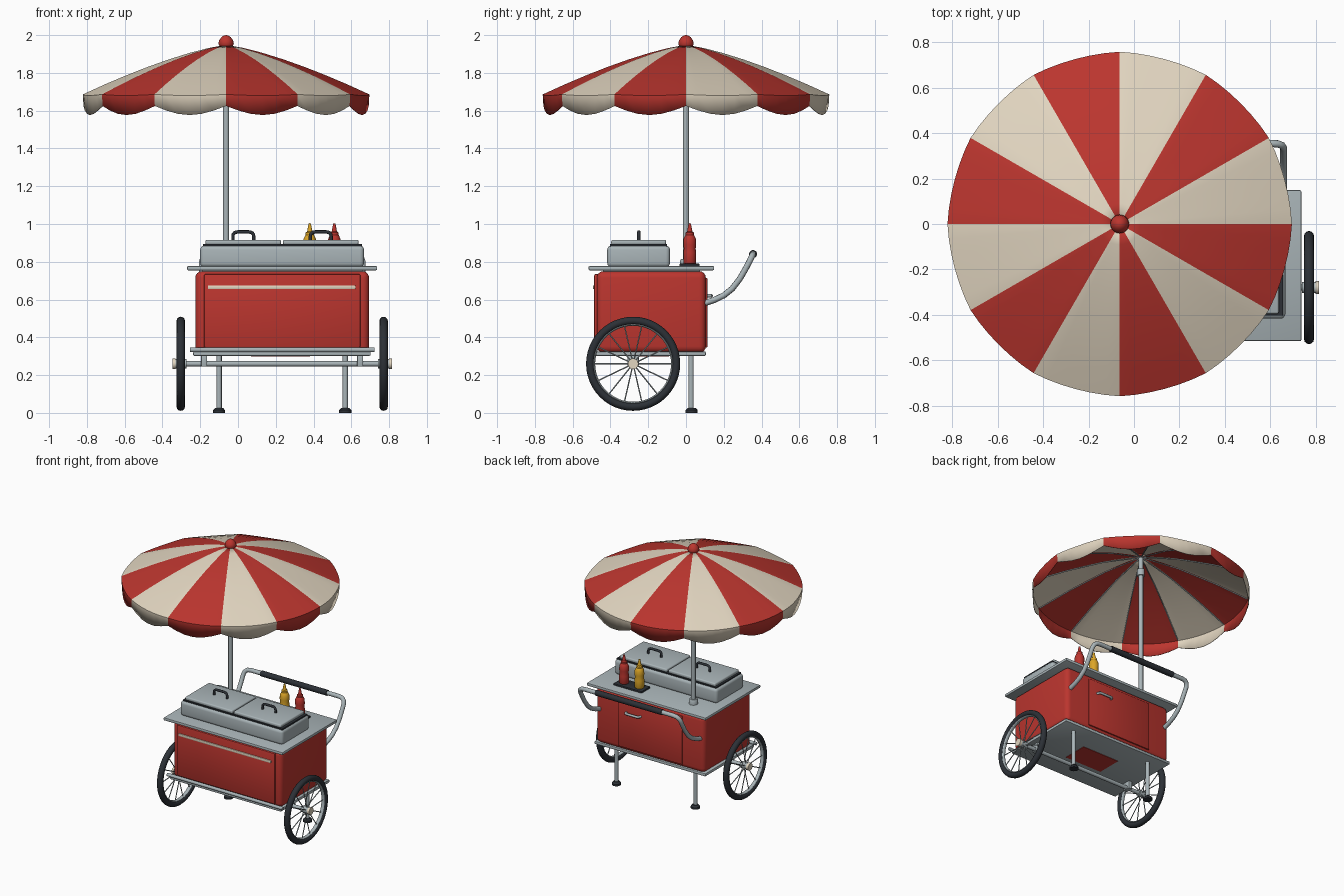
import bpy, bmesh, math
from mathutils import Vector, Matrix

if "Cube" in bpy.data.objects:
    bpy.data.objects.remove(bpy.data.objects["Cube"])


def mat(name, c):
    m = bpy.data.materials.new(name)
    m.diffuse_color = (*c, 1)
    m.use_nodes = True
    m.node_tree.nodes["Principled BSDF"].inputs["Base Color"].default_value = m.diffuse_color
    return m


RED = mat("red", (0.5, 0.036, 0.028))
CREAM = mat("cream", (0.76, 0.67, 0.53))
STEEL = mat("steel", (0.40, 0.46, 0.48))
DARK = mat("black_rubber", (0.025, 0.03, 0.037))
YELLOW = mat("mustard_yellow", (0.72, 0.38, 0.02))

CX = 0.234          # middle of the cart
PX = -0.063         # umbrella pole
AX_Y, AX_Z = -0.28, 0.26


def finish(name, bm, *mats, angle=40):
    bmesh.ops.recalc_face_normals(bm, faces=bm.faces)
    me = bpy.data.meshes.new(name)
    bm.to_mesh(me)
    bm.free()
    for m in mats:
        me.materials.append(m)
    ob = bpy.data.objects.new(name, me)
    bpy.context.collection.objects.link(ob)
    bpy.ops.object.select_all(action='DESELECT')
    ob.select_set(True)
    bpy.context.view_layer.objects.active = ob
    bpy.ops.object.shade_smooth_by_angle(angle=math.radians(angle))
    return ob


def box(name, x, y, z, m, bevel=0.0, seg=3):
    bm = bmesh.new()
    bmesh.ops.create_cube(bm, size=1)
    for v in bm.verts:
        v.co = [a[0] + (c + 0.5) * (a[1] - a[0]) for a, c in zip((x, y, z), v.co)]
    if bevel:
        bmesh.ops.bevel(bm, geom=bm.edges[:], offset=bevel, segments=seg, profile=0.5, affect='EDGES')
    return finish(name, bm, m)


def add_rod(bm, a, b, r, n=14, r2=None):
    a, b = Vector(a), Vector(b)
    d = b - a
    M = Matrix.Translation((a + b) / 2) @ d.to_track_quat('Z', 'Y').to_matrix().to_4x4()
    bmesh.ops.create_cone(bm, cap_ends=True, segments=n, radius1=r,
                          radius2=r if r2 is None else r2, depth=d.length, matrix=M)


def rod(name, a, b, r, m, n=20):
    bm = bmesh.new()
    add_rod(bm, a, b, r, n)
    return finish(name, bm, m)


def lathe(name, prof, loc, m, n=28, axis='Z'):
    bm = bmesh.new()
    vs = [bm.verts.new((r, 0, z)) for r, z in prof]
    es = [bm.edges.new(p) for p in zip(vs, vs[1:])]
    bmesh.ops.spin(bm, geom=vs + es, cent=(0, 0, 0), axis=(0, 0, 1), angle=2 * math.pi, steps=n)
    bmesh.ops.remove_doubles(bm, verts=bm.verts, dist=1e-5)
    if axis == 'X':
        bm.transform(Matrix.Rotation(math.pi / 2, 4, 'Y'))
    bm.transform(Matrix.Translation(loc))
    return finish(name, bm, m)


def tube(name, pts, r, m, n=12):
    """Round tube through points."""
    pts = [Vector(p) for p in pts]
    bm = bmesh.new()
    rings, ref = [], None
    for i, p in enumerate(pts):
        t = (pts[min(i + 1, len(pts) - 1)] - pts[max(i - 1, 0)]).normalized()
        ref = t.orthogonal() if ref is None else ref - t * ref.dot(t)
        ref.normalize()
        s = t.cross(ref)
        rings.append([bm.verts.new(p + r * (math.cos(2 * math.pi * k / n) * ref + math.sin(2 * math.pi * k / n) * s))
                      for k in range(n)])
    for a, b in zip(rings, rings[1:]):
        for k in range(n):
            bm.faces.new((a[k], a[(k + 1) % n], b[(k + 1) % n], b[k]))
    bm.faces.new(rings[0])
    bm.faces.new(rings[-1])
    return finish(name, bm, m)


# Umbrella canopy: 12 panels in two colours with a scalloped valance
def canopy_z(t):
    return 1.945 - 0.26 * t ** 1.35


R, SUB = 0.757, 6
bm = bmesh.new()
N = 12 * SUB
rows = []
for t in [0.02, 0.12, 0.25, 0.4, 0.55, 0.7, 0.85, 1.0, 'hem']:
    row = []
    for k in range(N):
        a, u = 2 * math.pi * k / N, (k % SUB) / SUB
        bulge = math.sin(math.pi * u)
        if t == 'hem':
            rr, z = R - 0.004 - 0.008 * bulge, 1.625 - 0.048 * bulge
        else:
            rr, z = t * R * (1 - 0.008 * bulge), canopy_z(t) - 0.006 * t * bulge
        row.append(bm.verts.new((PX + rr * math.cos(a), rr * math.sin(a), z)))
    rows.append(row)
for a, b in zip(rows, rows[1:]):
    for k in range(N):
        f = bm.faces.new((a[k], b[k], b[(k + 1) % N], a[(k + 1) % N]))
        f.material_index = (k // SUB) % 2
ob = finish("umbrella_canopy", bm, CREAM, RED, angle=35)
sol = ob.modifiers.new("thickness", 'SOLIDIFY')
sol.thickness, sol.offset = 0.004, 0

# Umbrella ribs, pole, collars and finial
bm = bmesh.new()
for k in range(12):
    a = k * math.pi / 6
    p = [(PX + t * R * math.cos(a), t * R * math.sin(a), canopy_z(t) - 0.008) for t in (0.02, 0.35, 0.7, 0.985)]
    for q in zip(p, p[1:]):
        add_rod(bm, *q, 0.004, 6)
finish("umbrella_ribs", bm, STEEL)
rod("umbrella_pole", (PX, 0, 0.77), (PX, 0, 1.94), 0.016, STEEL)
rod("umbrella_runner", (PX, 0, 1.79), (PX, 0, 1.84), 0.026, STEEL)
lathe("pole_socket", [(0, 0.775), (0.032, 0.775), (0.032, 0.805), (0.026, 0.815), (0, 0.815)], (PX, 0, 0), STEEL)
lathe("umbrella_finial", [(0, 1.938), (0.034, 1.94), (0.041, 1.953), (0.037, 1.972), (0.025, 1.989),
                          (0.012, 1.998), (0, 2.0)], (PX, 0, 0), RED)

# Cart body, counter and base
box("cart_body", (-0.226, 0.694), (-0.472, 0.105), (0.318, 0.75), RED, 0.035, 4)
box("front_panel", (-0.18, 0.648), (-0.486, -0.46), (0.345, 0.735), RED, 0.008, 2)
box("front_trim", (-0.16, 0.622), (-0.493, -0.48), (0.655, 0.675), CREAM, 0.004, 2)
box("back_door", (-0.045, 0.5), (0.09, 0.113), (0.345, 0.715), RED, 0.005, 2)
tube("door_handle", [(0.305, 0.11, 0.62), (0.31, 0.13, 0.62), (0.32, 0.134, 0.62), (0.41, 0.134, 0.62),
                     (0.42, 0.13, 0.62), (0.425, 0.11, 0.62)], 0.009, STEEL)
box("counter_support", (-0.19, 0.66), (-0.44, 0.075), (0.742, 0.758), STEEL)
box("counter_top", (-0.27, 0.737), (-0.516, 0.149), (0.755, 0.777), STEEL, 0.006, 2)
box("base_plate", (-0.237, 0.702), (-0.485, 0.105), (0.302, 0.325), STEEL, 0.006, 2)
box("floor_panel", (0.07, 0.38), (-0.28, -0.09), (0.299, 0.306), RED)
rod("front_bumper", (-0.255, -0.487, 0.334), (0.722, -0.487, 0.334), 0.012, STEEL)

# Food wells with gasket, lids and lid handles
box("food_well", (-0.2, 0.667), (-0.417, -0.085), (0.772, 0.886), STEEL, 0.022, 4)
box("lid_gasket", (-0.185, 0.656), (-0.403, -0.1), (0.88, 0.893), DARK)
for side, c in (("left", 0.028), ("right", 0.438)):
    box(side + "_lid", (c - 0.2, c + 0.2), (-0.396, -0.106), (0.89, 0.916), STEEL, 0.009, 3)
    arc = [(c - 0.055, -0.25, 0.91), (c - 0.055, -0.25, 0.935)]
    arc += [(c - 0.03 - 0.025 * math.cos(i * math.pi / 8), -0.25, 0.938 + 0.02 * math.sin(i * math.pi / 8)) for i in range(1, 5)]
    arc += [(2 * c - x, y, z) for x, y, z in reversed(arc)]
    tube(side + "_lid_handle", arc, 0.009, DARK)

# Sauce bottles on a tray
box("bottle_tray", (0.325, 0.565), (-0.035, 0.072), (0.775, 0.79), DARK, 0.004, 2)
for name, x, m in (("ketchup_bottle", 0.51, RED), ("mustard_bottle", 0.38, YELLOW)):
    lathe(name, [(0, 0.788), (0.03, 0.788), (0.034, 0.796), (0.034, 0.85), (0.031, 0.87), (0.034, 0.89),
                 (0.033, 0.92), (0.024, 0.94), (0.022, 0.942), (0.022, 0.955), (0.014, 0.96), (0.006, 1.003), (0, 1.004)],
          (x, 0.02, 0), m, 24)

# Push handle: side tubes curving up to a gripped crossbar
side = [(0.105, 0.583), (0.15, 0.598), (0.2, 0.622), (0.245, 0.658), (0.285, 0.71), (0.315, 0.762), (0.335, 0.8)]
hw = 0.425
half = [(CX + hw, 0.095, 0.58)] + [(CX + hw, y, z) for y, z in side]
half += [(CX + hw - 0.007, 0.346, 0.823), (CX + hw - 0.025, 0.353, 0.837), (CX + hw - 0.055, 0.355, 0.841), (CX + 0.2, 0.355, 0.841)]
tube("push_handle", half + [(2 * CX - x, y, z) for x, y, z in reversed(half)], 0.016, STEEL)
rod("handle_grip", (-0.05, 0.355, 0.841), (0.51, 0.355, 0.841), 0.021, DARK)

# Axle and its brackets
rod("axle", (-0.345, AX_Y, AX_Z), (0.813, AX_Y, AX_Z), 0.014, STEEL)
for side_name, s in (("left", -1), ("right", 1)):
    x = CX + s * 0.413
    box(side_name + "_axle_bracket", (x - 0.016, x + 0.016), (AX_Y - 0.03, AX_Y + 0.03), (0.245, 0.306), STEEL, 0.005, 2)

    # Spoked wheel
    wx = CX + s * 0.537
    c = (wx, AX_Y, AX_Z)
    ring = lambda R0, a, b: [(R0 + a * math.cos(i * math.pi / 6), b * math.sin(i * math.pi / 6)) for i in range(13)]
    lathe(side_name + "_tyre", ring(0.228, 0.021, 0.022), c, DARK, 48, 'X')
    lathe(side_name + "_rim", ring(0.207, 0.006, 0.013), c, STEEL, 48, 'X')
    bm = bmesh.new()
    for k in range(14):
        a = 2 * math.pi * k / 14
        d = Vector((0, math.cos(a), math.sin(a)))
        off = Vector((0.012 * (-1) ** k, 0, 0))
        add_rod(bm, Vector(c) + off + d * 0.015, Vector(c) + d * 0.207, 0.0035, 6)
    finish(side_name + "_spokes", bm, STEEL)
    rod(side_name + "_hub", (wx - 0.03, AX_Y, AX_Z), (wx + 0.03, AX_Y, AX_Z), 0.024, STEEL)
    rod(side_name + "_hub_cap", (wx + s * 0.028, AX_Y, AX_Z), (wx + s * 0.045, AX_Y, AX_Z), 0.028, CREAM)

    # Rest leg and rubber foot
    lx = CX + s * 0.334
    rod(side_name + "_leg", (lx, 0.027, 0.01), (lx, 0.027, 0.305), 0.014, STEEL)
    lathe(side_name + "_foot", [(0, 0), (0.032, 0), (0.032, 0.014), (0.02, 0.027), (0, 0.027)], (lx, 0.03, 0), DARK, 20)
